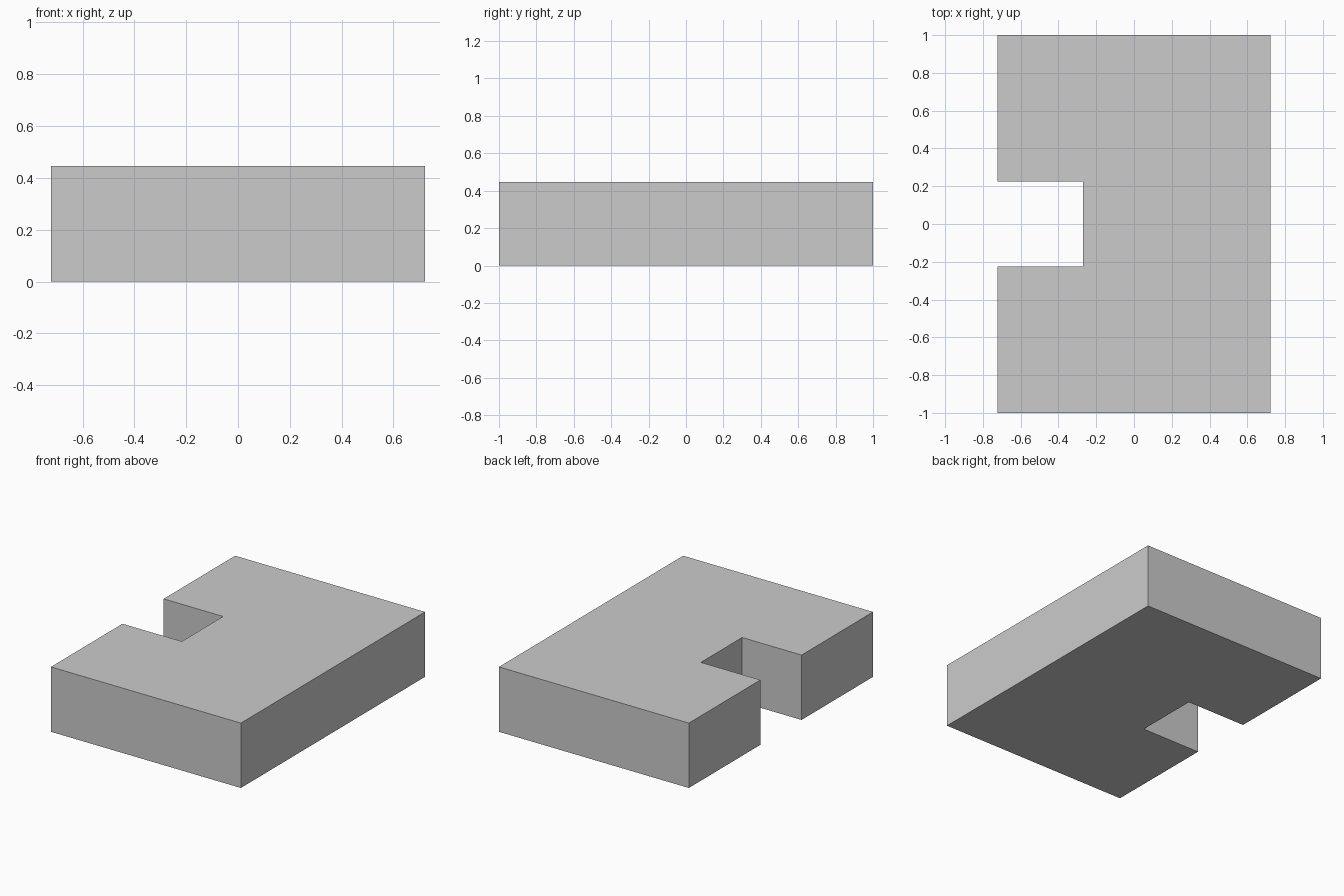
import bpy
import bmesh

if "Cube" in bpy.data.objects:
    bpy.data.objects.remove(bpy.data.objects["Cube"])

HALF_X, HALF_Y, HEIGHT = 0.722, 1.0, 0.446
NOTCH_X, NOTCH_HALF = -0.27, 0.224

# Half of the C-shaped outline, mirrored across y = 0
half = [(HALF_X, HALF_Y), (-HALF_X, HALF_Y), (-HALF_X, NOTCH_HALF), (NOTCH_X, NOTCH_HALF)]
outline = half + [(x, -y) for x, y in reversed(half)]

# Notched block: extrude the outline upwards
bm = bmesh.new()
base = bm.faces.new([bm.verts.new((x, y, 0)) for x, y in outline])
top = bmesh.ops.extrude_face_region(bm, geom=[base], use_keep_orig=True)
verts = [g for g in top["geom"] if isinstance(g, bmesh.types.BMVert)]
bmesh.ops.translate(bm, verts=verts, vec=(0, 0, HEIGHT))
bmesh.ops.recalc_face_normals(bm, faces=bm.faces)

mesh = bpy.data.meshes.new("notched_block")
bm.to_mesh(mesh)
bm.free()
bpy.context.collection.objects.link(bpy.data.objects.new("notched_block", mesh))
